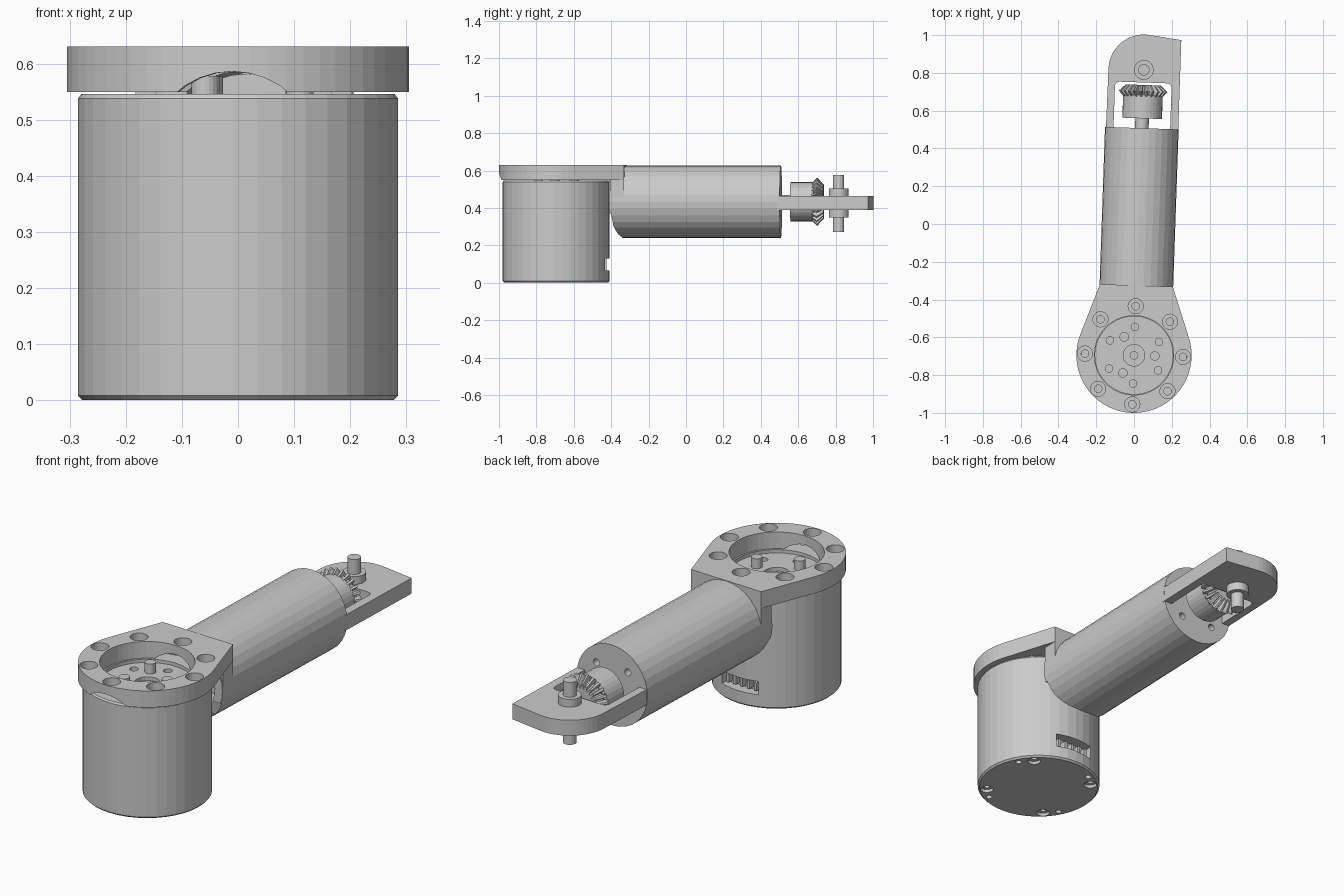
import bpy, bmesh
from math import pi, sin, cos, radians
from mathutils import Matrix, Vector

if "Cube" in bpy.data.objects:
    bpy.data.objects.remove(bpy.data.objects["Cube"])

# Built in a local frame: base motor axis at the origin, arm along +y.
PLACE = Matrix.Translation((0, -0.695, 0)) @ Matrix.Rotation(radians(-1.97), 4, 'Z')
AZ = 0.433                       # height of the arm axis
ALONG_Y = Matrix.Rotation(-pi / 2, 4, 'X')


def to_object(bm, name):
    bmesh.ops.recalc_face_normals(bm, faces=bm.faces)
    me = bpy.data.meshes.new(name)
    bm.to_mesh(me)
    bm.free()
    ob = bpy.data.objects.new(name, me)
    bpy.context.collection.objects.link(ob)
    return ob


def skin(name, rings, m=Matrix()):
    """Join equal-length point rings and cap both ends."""
    bm = bmesh.new()
    vs = [[bm.verts.new(m @ Vector(p)) for p in r] for r in rings]
    n = len(vs[0])
    for a, b in zip(vs, vs[1:]):
        for i in range(n):
            j = (i + 1) % n
            bm.faces.new((a[i], a[j], b[j], b[i]))
    bm.faces.new(vs[0])
    bm.faces.new(vs[-1])
    return to_object(bm, name)


def lathe(name, profile, at=(0, 0, 0), seg=32, turn=Matrix()):
    rings = [[(r * cos(2 * pi * i / seg), r * sin(2 * pi * i / seg), h) for i in range(seg)]
             for r, h in profile]
    return skin(name, rings, Matrix.Translation(at) @ turn)


def cyl(name, r, h0, h1, at=(0, 0, 0), seg=32, turn=Matrix()):
    return lathe(name, [(r, h0), (r, h1)], at, seg, turn)


def prism(name, pts, z0, z1):
    return skin(name, [[(x, y, z) for x, y in pts] for z in (z0, z1)])


def box(name, x0, x1, y0, y1, z0, z1):
    return prism(name, [(x0, y0), (x1, y0), (x1, y1), (x0, y1)], z0, z1)


def combine(ob, tools, op='DIFFERENCE'):
    for t in tools:
        t.hide_render = True
        md = ob.modifiers.new('bool', 'BOOLEAN')
        md.operation, md.object, md.solver = op, t, 'EXACT'
    bpy.context.view_layer.update()
    me = bpy.data.meshes.new_from_object(ob.evaluated_get(bpy.context.evaluated_depsgraph_get()))
    ob.modifiers.clear()
    ob.data = me
    for t in tools:
        bpy.data.objects.remove(t)
    return ob


def polar(r, deg, z=0):
    return (r * cos(radians(deg)), r * sin(radians(deg)), z)


def arc(cx, cy, r, a0, a1, n):
    return [(cx + r * cos(radians(a0 + (a1 - a0) * i / n)),
             cy + r * sin(radians(a0 + (a1 - a0) * i / n))) for i in range(n + 1)]


# Base motor housing with recessed face, screw holes and connector slot
motor = lathe('base_motor', [(0.277, 0), (0.285, 0.008), (0.285, 0.538), (0.279, 0.546),
                             (0.206, 0.546), (0.206, 0.53)], seg=40)
cuts = [lathe('c', [(0.02, 0.48), (0.02, 0.512), (0.057, 0.512), (0.057, 0.6)], seg=24),
        box('c', -0.1, 0.1, 0.23, 0.35, 0.065, 0.13)]
cuts += [cyl('c', 0.02, 0.505, 0.6, polar(0.15, 30 + 60 * k), 16) for k in range(6)]
for k in range(4):
    a = 47 + 90 * k
    cuts.append(lathe('c', [(0.03, -0.05), (0.03, 0.015), (0.013, 0.015), (0.013, 0.03)],
                      polar(0.243, a), 16))
    cuts.append(cyl('c', 0.014, -0.05, 0.03, polar(0.25, a - 17), 16))
combine(motor, cuts)
for k in range(3):
    cyl('rotor_post', 0.025, 0.52, 0.578, polar(0.11, 120 * k), 20)
for k in range(5):
    x = -0.076 + 0.038 * k
    box('connector_pin', x - 0.007, x + 0.007, 0.22, 0.258, 0.075, 0.115)

# Mounting flange: ring tapering into the arm, counterbored bolt holes
flange = prism('mounting_flange', [(-0.193, 0.37)] + arc(0, 0, 0.305, 160, 380, 36)
               + [(0.193, 0.37)], 0.549, 0.63)
cuts = [cyl('c', 0.21, 0.4, 0.8, seg=48), cyl('c', 0.153, -0.5, 0.6, (0, 0, AZ), 32, ALONG_Y)]
cuts += [lathe('c', [(0.02, 0.5), (0.02, 0.592), (0.04, 0.592), (0.04, 0.7)],
               polar(0.26, 45 * k), 20) for k in range(8)]
combine(flange, cuts)

# Arm tube with saddle wall under the flange, hollow bore and sloped lower lip
tube = cyl('arm_tube', 0.195, 0.29, 1.203, (0, 0, AZ), 32, ALONG_Y)
combine(tube, [box('u', -0.193, 0.193, 0.295, 0.37, AZ, 0.625)], 'UNION')
lip = skin('c', [[(x, y, z) for y, z in ((0.2, 0.37), (0.3, 0.37), (0.313, 0.3), (0.335, 0.26),
                                         (0.37, 0.23), (0.37, 0.1), (0.2, 0.1))]
                 for x in (-0.4, 0.4)])
cuts = [cyl('c', 0.153, 0.1, 1.165, (0, 0, AZ), 32, ALONG_Y),
        cyl('c', 0.3, 0.0, 0.9, seg=48), lip]
for k in range(4):
    x, z, _ = polar(0.122, 45 + 90 * k)
    cuts.append(cyl('c', 0.017, 1.1, 1.3, (x, 0, AZ + z), 16, ALONG_Y))
combine(tube, cuts)
cyl('arm_motor', 0.149, 0.5, 1.166, (0, 0, AZ), 32, ALONG_Y)

# Fork plate with one rounded corner and a gear window
PY = 1.512
fork = prism('fork_plate', [(0.193, 1.19), (0.193, 1.676)] + arc(0, PY, 0.187, 84, 180, 14)
             + [(-0.19, 1.19)], 0.39, 0.465)
window = prism('c', [(-0.15, 1.2), (0.15, 1.2)] + arc(0.125, 1.42, 0.025, 0, 90, 5)
               + arc(-0.125, 1.42, 0.025, 90, 180, 5), 0.2, 0.7)
combine(fork, [window])

# Pivot pin and collar
lathe('pivot_pin', [(0.03, 0.272), (0.03, 0.35), (0.052, 0.35), (0.052, 0.503),
                    (0.03, 0.503), (0.03, 0.575)], (0, PY, 0), 24)

# Bevel gear on the drive shaft
lathe('gear_hub', [(0.036, 1.19), (0.036, 1.255), (0.105, 1.255), (0.105, 1.378),
                   (0.08, 1.39)], (0, 0, AZ), 32, ALONG_Y)
TEETH = 24
rings = []
for y, root, tip in ((1.37, 0.088, 0.104), (1.398, 0.103, 0.129), (1.432, 0.07, 0.092)):
    ring = []
    for t in range(TEETH):
        for f, r in ((0, root), (0.3, root), (0.5, tip), (0.8, tip)):
            a = 2 * pi * (t + f) / TEETH
            ring.append((r * cos(a), r * sin(a), y))
    rings.append(ring)
skin('bevel_gear_teeth', rings, Matrix.Translation((0, 0, AZ)) @ ALONG_Y)

# Swing everything into its final position
for ob in bpy.context.collection.objects:
    ob.data.transform(PLACE)
